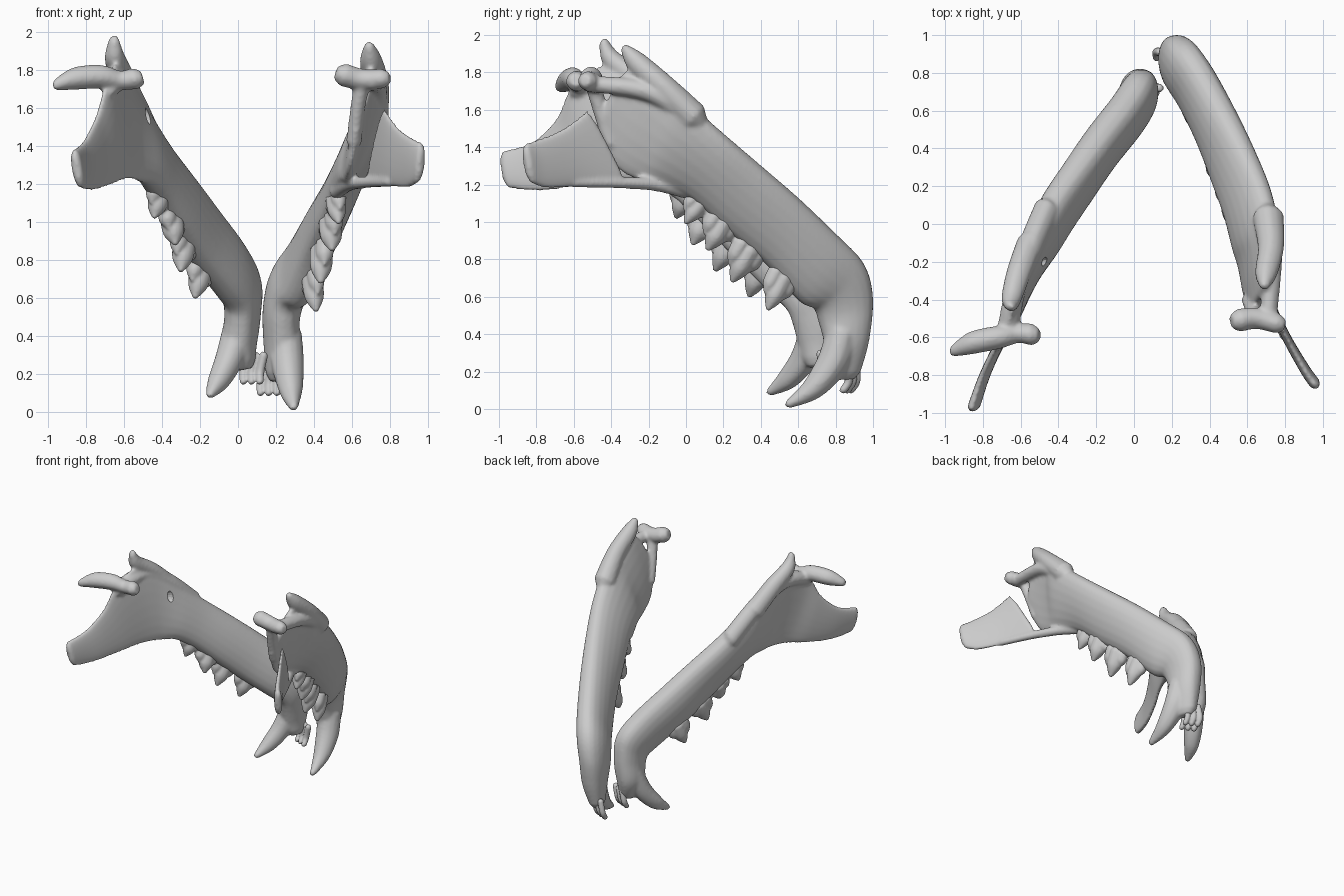
import bpy, bmesh, math
from mathutils import Vector


def spline(rows, steps):
    # Catmull-Rom through rows of numbers
    out = []
    for i in range(len(rows) - 1):
        a, b, c, d = (rows[max(0, min(len(rows) - 1, i + k))] for k in (-1, 0, 1, 2))
        for s in range(steps):
            t = s / steps
            out.append([0.5 * (2 * q + (r - p) * t + (2 * p - 5 * q + 4 * r - w) * t * t
                               + (3 * q - p - 3 * r + w) * t ** 3) for p, q, r, w in zip(a, b, c, d)])
    return out + [list(rows[-1])]


def loft(bm, stations, steps=6, n=20):
    # station: top edge xyz, bottom edge xyz, half thickness
    rows = spline(stations, steps)
    mids = [(Vector(r[:3]) + Vector(r[3:6])) / 2 for r in rows]
    rings, last = [], len(rows) - 1
    for i, r in enumerate(rows):
        tan = (mids[min(i + 1, last)] - mids[max(i - 1, 0)]).normalized()
        h = (Vector(r[:3]) - Vector(r[3:6])) / 2
        v = tan.cross(h).normalized() * r[6]
        layers = [(1, 0)]
        if i == 0:
            layers = [(0.6, -0.7), (1, 0)]
        elif i == last:
            layers = [(1, 0), (0.6, 0.7)]
        for k, off in layers:
            c = mids[i] + tan * off * r[6]
            ring = []
            for j in range(n):
                a = 2 * math.pi * j / n
                s, q = math.sin(a), math.cos(a)
                s = math.copysign(abs(s) ** 0.8, s)
                ring.append(bm.verts.new(c + h * q * k + v * s * k))
            rings.append(ring)
    for a, b in zip(rings, rings[1:]):
        for j in range(n):
            bm.faces.new((a[j], a[(j + 1) % n], b[(j + 1) % n], b[j]))
    bm.faces.new(rings[0])
    bm.faces.new(rings[-1])


def tube(bm, pts, steps=5):
    # tapering rod through (x, y, z, radius)
    up = (Vector(pts[-1][:3]) - Vector(pts[0][:3])).orthogonal().normalized()
    loft(bm, [tuple(Vector(p[:3]) + up * p[3]) + tuple(Vector(p[:3]) - up * p[3]) + (p[3],)
              for p in pts], steps, 14)


def cheek_tooth(bm, root, tip, along, size):
    # main cusp with a lower, rounder cusp either side
    root, tip, along = Vector(root), Vector(tip), Vector(along).normalized()
    for off, reach, rad in ((0, 1, 1), (-1.0, 0.68, 0.8), (0.85, 0.5, 0.75)):
        a = root + along * off * size
        b = a + (tip - root) * reach
        m = a.lerp(b, 0.6)
        tube(bm, [(*a, size * rad), (*m, size * rad * 0.9), (*b, size * rad * 0.32)])


def finish(bm, name, voxel, smooth, pits=()):
    bmesh.ops.recalc_face_normals(bm, faces=bm.faces)
    me = bpy.data.meshes.new(name)
    bm.to_mesh(me)
    bm.free()
    ob = bpy.data.objects.new(name, me)
    bpy.context.collection.objects.link(ob)
    m = ob.modifiers.new("fuse", 'REMESH')
    m.mode = 'VOXEL'
    m.voxel_size = voxel
    m.use_smooth_shade = True
    m = ob.modifiers.new("soften", 'SMOOTH')
    m.factor = 0.5
    m.iterations = smooth
    # small openings in the bone
    for i, (loc, r) in enumerate(pits):
        bpy.ops.mesh.primitive_uv_sphere_add(segments=16, ring_count=8, radius=r, location=loc)
        cut = bpy.context.object
        cut.name = f"{name}_pit_cutter_{i}"
        cut.scale = (1, 0.7, 1.3)
        cut.hide_render = True
        cut.display_type = 'WIRE'
        m = ob.modifiers.new("pit", 'BOOLEAN')
        m.operation = 'DIFFERENCE'
        m.object = cut
    return ob


# right jaw bone: body and chin
bm = bmesh.new()
loft(bm, [(.70, -.33, 1.80, .62, -.47, 1.48, .03), (.715, -.25, 1.84, .59, -.38, 1.3, .04),
          (.73, -.12, 1.76, .57, -.25, 1.22, .055), (.735, 0, 1.65, .55, -.15, 1.2, .08),
          (.69, .2, 1.47, .51, .02, 1.13, .09), (.60, .4, 1.30, .455, .2, .97, .098),
          (.49, .6, 1.13, .385, .42, .78, .105), (.37, .8, .94, .31, .6, .58, .108),
          (.27, .95, .78, .26, .68, .54, .108), (.22, 1.0, .6, .24, .71, .46, .10),
          (.20, .98, .38, .25, .74, .35, .09), (.18, .93, .2, .24, .77, .2, .06)])
# thin rear plate and its lower rim
loft(bm, [(.965, -.86, 1.42, .95, -.83, 1.21, .03), (.92, -.80, 1.44, .89, -.74, 1.18, .028),
          (.84, -.66, 1.5, .78, -.55, 1.19, .024), (.77, -.53, 1.6, .68, -.32, 1.19, .02)])
tube(bm, [(.52, .02, 1.16, .04), (.59, -.16, 1.2, .035), (.69, -.36, 1.21, .03), (.8, -.6, 1.21, .025)])
# side ridge, rear neck, joint knob, rear hook
tube(bm, [(.71, -.52, 1.74, .045), (.73, -.25, 1.71, .05), (.73, -.08, 1.63, .05), (.67, .12, 1.45, .06)])
tube(bm, [(.66, -.5, 1.76, .045), (.63, -.46, 1.6, .038), (.61, -.4, 1.42, .04)])
tube(bm, [(.555, -.51, 1.775, .06), (.65, -.5, 1.75, .055), (.765, -.53, 1.755, .05)])
tube(bm, [(.71, .04, 1.56, .08), (.725, -.12, 1.72, .068), (.70, -.26, 1.85, .058), (.69, -.325, 1.925, .028)])
# right canine, fused to the chin
tube(bm, [(.245, .84, .42, .09), (.26, .79, .26, .085), (.28, .68, .11, .06), (.295, .55, .025, .024)], 8)
finish(bm, "right_jaw_bone", 0.011, 7, [((.40, .82, .61), .025)])

# left jaw bone: rear plate flowing into body and chin
bm = bmesh.new()
loft(bm, [(-.865, -.98, 1.38, -.83, -.95, 1.18, .03), (-.81, -.82, 1.43, -.77, -.78, 1.165, .026),
          (-.745, -.69, 1.56, -.68, -.58, 1.19, .026), (-.69, -.6, 1.74, -.60, -.43, 1.22, .03),
          (-.63, -.4, 1.85, -.54, -.31, 1.22, .04), (-.58, -.22, 1.76, -.51, -.24, 1.21, .065),
          (-.52, -.05, 1.6, -.46, -.15, 1.19, .09), (-.42, .15, 1.42, -.39, -.03, 1.1, .10),
          (-.29, .33, 1.25, -.30, .12, .95, .105), (-.16, .5, 1.08, -.19, .3, .77, .11),
          (-.03, .67, .9, -.06, .46, .61, .11), (.04, .79, .75, .0, .54, .53, .105),
          (.05, .82, .58, .0, .57, .46, .095), (.045, .81, .4, -.02, .6, .36, .09),
          (.06, .77, .27, -.0, .63, .26, .06)])
# joint knob with its outer wing, ridge, rear hook
tube(bm, [(-.955, -.67, 1.725, .032), (-.86, -.63, 1.755, .058), (-.72, -.6, 1.765, .06),
          (-.62, -.58, 1.745, .05), (-.54, -.585, 1.755, .057)])
tube(bm, [(-.67, -.58, 1.72, .06), (-.63, -.36, 1.76, .055), (-.56, -.15, 1.65, .065), (-.46, .08, 1.42, .07)])
tube(bm, [(-.55, -.1, 1.6, .07), (-.61, -.26, 1.76, .065), (-.65, -.4, 1.87, .052), (-.655, -.44, 1.955, .03)])
# left canine, fused to the chin
tube(bm, [(.0, .69, .42, .085), (-.05, .63, .27, .072), (-.105, .54, .155, .055), (-.145, .45, .09, .024)], 8)
finish(bm, "left_jaw_bone", 0.011, 7, [((-.47, -.2, 1.56), .035)])

# cheek teeth (root, tip, size) and little front teeth
right_set = [((.51, .09, 1.12), (.53, .0, 1.0), .05), ((.485, .2, 1.0), (.495, .12, .86), .06),
             ((.44, .34, .85), (.435, .25, .69), .06), ((.39, .52, .70), (.41, .44, .54), .055)]
left_set = [((-.41, .0, 1.15), (-.44, -.05, 1.03), .054), ((-.35, .1, 1.02), (-.33, .04, .89), .06),
            ((-.28, .24, .9), (-.30, .16, .75), .06), ((-.19, .4, .76), (-.225, .34, .61), .058)]
fronts = {"right": (.12, .91, .17), "left": (.03, .76, .23)}
for side, teeth, along in (("right", right_set, (-.3, .7, -.65)), ("left", left_set, (.45, .6, -.65))):
    bm = bmesh.new()
    for root, tip, size in teeth:
        cheek_tooth(bm, root, tip, along, size)
    finish(bm, side + "_cheek_teeth", 0.008, 6)
    bm = bmesh.new()
    x, y, z = fronts[side]
    for i in range(3):
        px, py = x + i * .043, y - i * .02
        tube(bm, [(px + .02, py, z + .07, .022), (px, py, z - .02, .022), (px, py - .03, z - .07, .02)])
    finish(bm, side + "_incisors", 0.006, 3)
